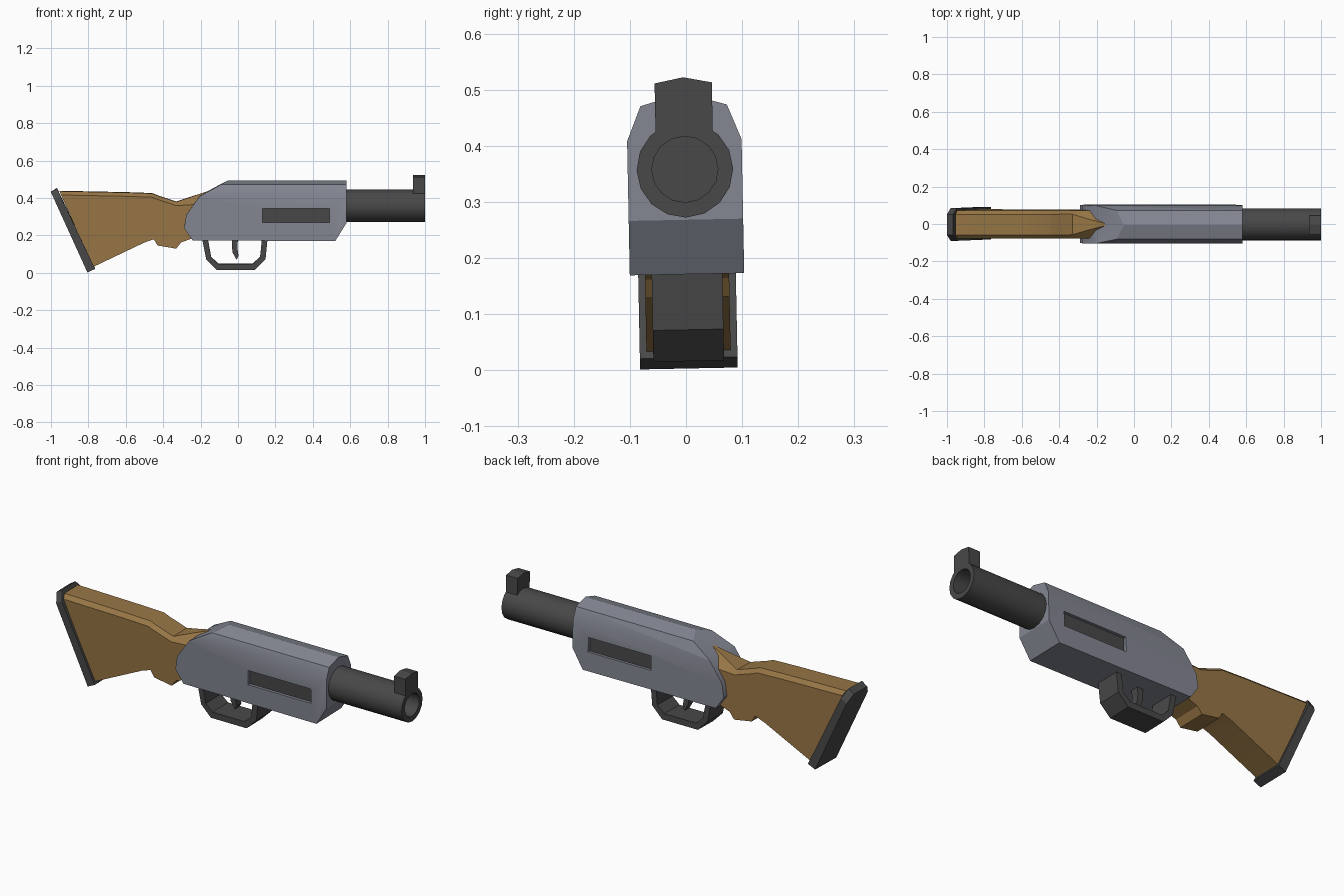
import bpy, bmesh, math
from mathutils import Matrix

if "Cube" in bpy.data.objects:
    bpy.data.objects.remove(bpy.data.objects["Cube"])

# the whole model leans very slightly about its long axis
LEAN = Matrix.Translation((0, 0, .26)) @ Matrix.Rotation(.02, 4, 'X') @ Matrix.Translation((0, 0, -.26))


def material(name, rgb):
    m = bpy.data.materials.new(name)
    m.diffuse_color = (*rgb, 1)
    m.use_nodes = True
    m.node_tree.nodes["Principled BSDF"].inputs["Base Color"].default_value = m.diffuse_color
    return m


STEEL = material("steel", (.23, .24, .29))
DARK = material("dark_metal", (.065, .065, .065))
WOOD = material("wood", (.31, .18, .06))


def loft(name, rings, mat):
    """Skin a list of equal-length rings and cap both ends."""
    bm = bmesh.new()
    vs = [[bm.verts.new(p) for p in r] for r in rings]
    n = len(rings[0])
    for a, b in zip(vs, vs[1:]):
        for i in range(n):
            j = (i + 1) % n
            bm.faces.new((a[i], a[j], b[j], b[i]))
    bm.faces.new(vs[0])
    bm.faces.new(vs[-1])
    bmesh.ops.recalc_face_normals(bm, faces=bm.faces[:])
    bm.transform(LEAN)
    me = bpy.data.meshes.new(name)
    bm.to_mesh(me)
    bm.free()
    me.materials.append(mat)
    ob = bpy.data.objects.new(name, me)
    bpy.context.collection.objects.link(ob)
    return ob


def side_prism(name, profile, y0, y1, mat):
    return loft(name, [[(x, y, z) for x, z in profile] for y in (y0, y1)], mat)


def long_prism(name, section, x0, x1, mat):
    return loft(name, [[(x, y, z) for y, z in section] for x in (x0, x1)], mat)


def activate(ob):
    bpy.ops.object.select_all(action='DESELECT')
    ob.select_set(True)
    bpy.context.view_layer.objects.active = ob


def boolean(ob, cutter, operation):
    mod = ob.modifiers.new("cut", 'BOOLEAN')
    mod.object, mod.operation, mod.solver = cutter, operation, 'EXACT'
    activate(ob)
    bpy.ops.object.modifier_apply(modifier=mod.name)
    bpy.data.objects.remove(cutter)


def smooth(ob, deg=30):
    activate(ob)
    bpy.ops.object.shade_smooth_by_angle(angle=math.radians(deg))


# receiver: roofed cross-section trimmed to the side outline
roof = [(.102, .1), (.102, .41), (.077, .472), (0, .494),
        (-.077, .472), (-.102, .41), (-.102, .1)]
outline = [(-.243, .175), (.52, .171), (.58, .268), (.58, .6), (.14, .6),
           (-.206, .41), (-.277, .31), (-.288, .24)]
receiver = long_prism("receiver", roof, -.4, .7, STEEL)
boolean(receiver, side_prism("outline_cutter", outline, -.2, .2, STEEL), 'INTERSECT')

# recessed slots on both sides with a dark floor
slot = [(.13, .27), (.49, .27), (.49, .345), (.13, .345)]
for s in (-1, 1):
    boolean(receiver, side_prism("slot_cutter", slot, s * .085, s * .15, STEEL), 'DIFFERENCE')
smooth(receiver)
side_prism("slot_floor", slot, -.0875, .0875, DARK)


# barrel with a hollow bore
def circle(x, r, n=16):
    return [(x, r * math.cos(2 * math.pi * i / n), .358 + r * math.sin(2 * math.pi * i / n))
            for i in range(n)]


smooth(loft("barrel", [circle(.5, .086), circle(1, .086), circle(1, .059), circle(.6, .059)], DARK))

# front sight
long_prism("front_sight", [(-.051, .421), (.051, .421), (.051, .512), (0, .522), (-.051, .512)],
           .935, 1, DARK)

# stock: (top x, top z, bottom x, bottom z, half width of top flat)
stations = [(-.955, .437, -.775, .032, .055), (-.6, .43, -.5, .163, .055),
            (-.46, .425, -.45, .18, .055), (-.43, .413, -.43, .147, .055),
            (-.33, .38, -.33, .13, .055), (-.3, .39, -.305, .163, .046),
            (-.24, .41, -.23, .19, .028), (-.14, .443, -.14, .22, .002)]
rings = []
for xt, zt, xb, zb, tw in stations:
    zs = zt - .02 - max(0, .055 - tw) * .9
    xs = xt + (xb - xt) * (zt - zs) / (zt - zb)
    rings.append([(xb, -.075, zb), (xb, .075, zb), (xs, .075, zs),
                  (xt, tw, zt), (xt, -tw, zt), (xs, -.075, zs)])
smooth(loft("stock", rings, WOOD))

# butt plate: slanted slab with clipped top corners
plate = [(-.087, 0), (.087, 0), (.087, .9), (.055, 1), (-.055, 1), (-.087, .9)]
loft("butt_plate", [[(x0 + (x1 - x0) * t, y, z0 + (z1 - z0) * t) for y, t in plate]
                    for x0, z0, x1, z1 in ((-.805, .003, -1, .432), (-.764, .022, -.968, .452))], DARK)

# trigger guard and trigger
guard = [(-.195, .2), (-.17, .072), (-.115, .016), (.09, .016), (.147, .072), (.16, .2),
         (.13, .2), (.118, .083), (.078, .048), (-.105, .048), (-.143, .083), (-.165, .2)]
side_prism("trigger_guard", guard, -.063, .063, DARK)
trigger = [(-.035, .2), (.002, .2), (-.004, .135), (.003, .09), (-.008, .07), (-.03, .11)]
side_prism("trigger", trigger, -.02, .02, DARK)
